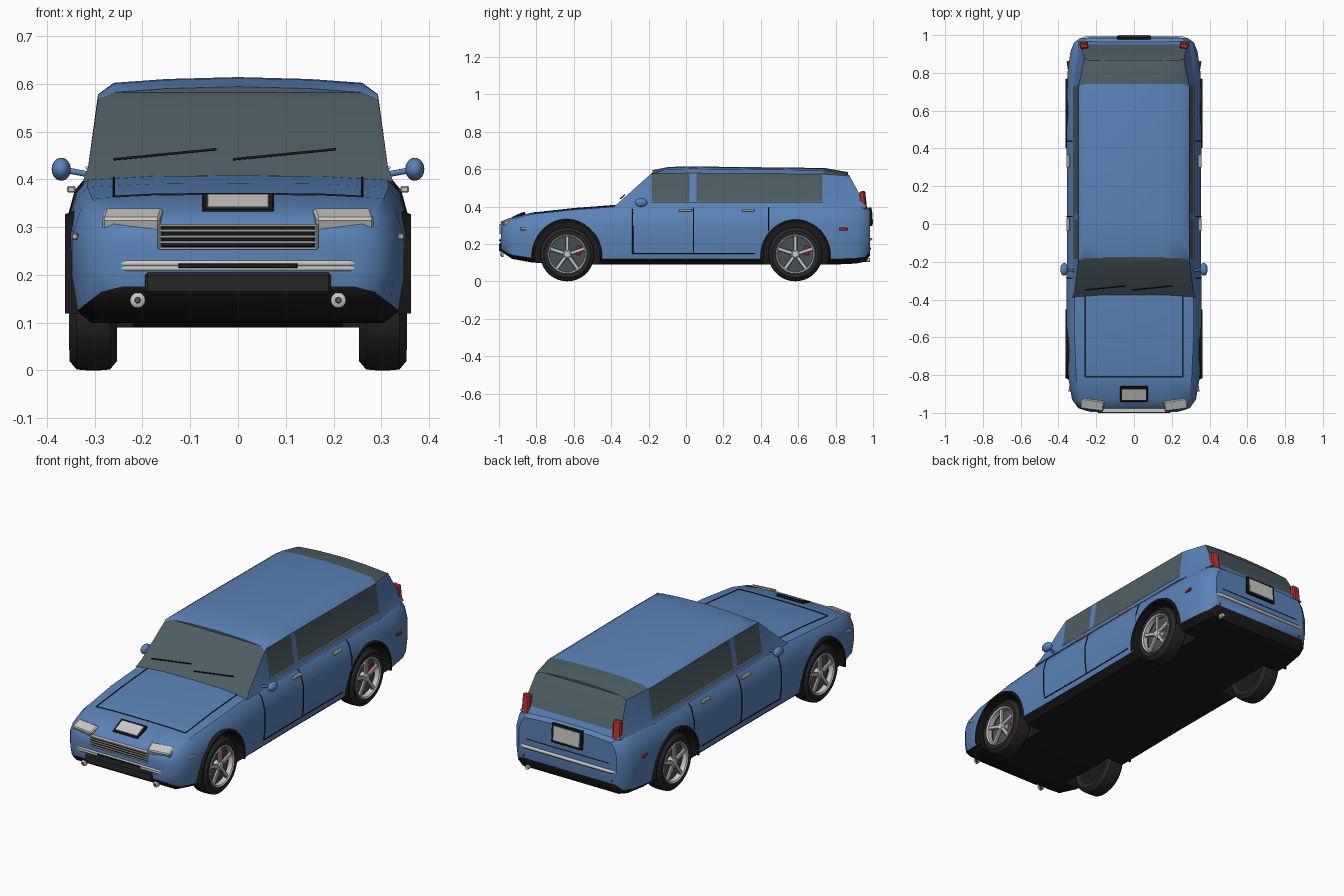
import bpy, bmesh
from math import sin, cos, pi, radians
from mathutils import Matrix, Vector
from mathutils.bvhtree import BVHTree

if "Cube" in bpy.data.objects:
    bpy.data.objects.remove(bpy.data.objects["Cube"])


def material(name, r, g, b):
    m = bpy.data.materials.new(name)
    m.use_nodes = True
    m.diffuse_color = (r, g, b, 1)
    m.node_tree.nodes["Principled BSDF"].inputs["Base Color"].default_value = (r, g, b, 1)
    return m


BLUE = material("blue_paint", .105, .225, .48)
GLASS = material("tinted_glass", .075, .11, .125)
BLACK = material("black_plastic", .01, .01, .011)
RUBBER = material("tyre_rubber", .02, .02, .022)
CHROME = material("chrome", .58, .58, .57)
RED = material("red_lens", .5, .03, .03)
STEEL = material("wheel_steel", .06, .085, .1)


def finish(name, bm, mats, smooth=True):
    bmesh.ops.recalc_face_normals(bm, faces=bm.faces)
    mesh = bpy.data.meshes.new(name)
    bm.to_mesh(mesh)
    bm.free()
    ob = bpy.data.objects.new(name, mesh)
    bpy.context.collection.objects.link(ob)
    for m in mats:
        mesh.materials.append(m)
    if smooth:
        shade(ob)
    return ob


def shade(ob, angle=35):
    bpy.ops.object.select_all(action='DESELECT')
    ob.select_set(True)
    bpy.context.view_layer.objects.active = ob
    bpy.ops.object.shade_smooth_by_angle(angle=radians(angle))


def loft(name, rings, mats, rule):
    """Skin half sections (bottom edge to centre top), mirrored in x, with capped ends."""
    bm = bmesh.new()
    rows = [[bm.verts.new(p) for p in r + [(-x, y, z) for x, y, z in reversed(r[:-1])]]
            for r in rings]
    n, last = len(rows[0]), len(rows) - 1
    for i in range(last):
        for j in range(n):
            q = (j + 1) % n
            f = bm.faces.new((rows[i][j], rows[i][q], rows[i + 1][q], rows[i + 1][j]))
            f.material_index = rule(i, min(j, n - 2 - j))
    for row, i in ((rows[0], -1), (rows[-1], last)):
        for k in range(n // 2):
            ids = dict.fromkeys((k, k + 1, n - 2 - k, n - 1 - k))
            bm.faces.new([row[v] for v in ids]).material_index = rule(i, k)
    return finish(name, bm, mats)


def box(name, mat, loc, size, rot=(0, 0, 0), bevel=.003):
    bm = bmesh.new()
    bmesh.ops.create_cube(bm, size=1, matrix=Matrix.Diagonal((*size, 1)))
    ob = finish(name, bm, [mat], False)
    ob.location = loc
    ob.rotation_euler = [radians(a) for a in rot]
    if bevel:
        mod = ob.modifiers.new("soft_edges", 'BEVEL')
        mod.width = bevel
    return ob


def lathe(name, mat, loc, profile, side=1, seg=36):
    """Spin (x, radius) points around the x axis."""
    bm = bmesh.new()
    rings = [[bm.verts.new((side * x, r * cos(2 * pi * a / seg), r * sin(2 * pi * a / seg)))
              for a in range(seg)] for x, r in profile]
    for p, q in zip(rings, rings[1:]):
        for a in range(seg):
            b = (a + 1) % seg
            bm.faces.new((p[a], p[b], q[b], q[a]))
    bmesh.ops.remove_doubles(bm, verts=bm.verts, dist=1e-5)
    ob = finish(name, bm, [mat])
    ob.location = loc
    return ob


def tube(name, mat, points, radius):
    cu = bpy.data.curves.new(name, 'CURVE')
    cu.dimensions = '3D'
    cu.bevel_depth, cu.bevel_resolution, cu.use_fill_caps = radius, 1, True
    sp = cu.splines.new('POLY')
    sp.points.add(len(points) - 1)
    for p, co in zip(sp.points, points):
        p.co = (*co, 1)
    cu.materials.append(mat)
    ob = bpy.data.objects.new(name, cu)
    bpy.context.collection.objects.link(ob)
    return ob


# Lower body: y, half width, top, bottom
stations = [(-.99, .25, .285, .165), (-.975, .295, .312, .15), (-.93, .328, .34, .12),
            (-.82, .347, .368, .1), (-.6, .358, .392, .09), (-.39, .357, .408, .09),
            (0, .354, .415, .09), (.5, .357, .415, .09), (.8, .352, .412, .09),
            (.91, .337, .408, .095), (.96, .318, .402, .105), (.985, .285, .385, .14)]
section = [(.88, 0), (.97, .09), (1, .36), (1, .68), (.95, .88), (.88, .97), (.5, .995), (0, 1)]
body = loft("lower_body",
            [[(w * u, y, b + (t - b) * v) for u, v in section] for y, w, t, b in stations],
            [BLUE, BLACK], lambda i, k: 1 if k < 1 else 0)
skin = BVHTree.FromPolygons([v.co for v in body.data.vertices],
                            [p.vertices[:] for p in body.data.polygons])


def drape(name, a, b, ray, mat=BLACK, radius=.003, steps=14):
    """Lay a thin seam on the body between a and b, projected along ray."""
    a, b, ray = Vector(a), Vector(b), Vector(ray)
    hits = [skin.ray_cast(a.lerp(b, i / steps) - ray, ray)[0] for i in range(steps + 1)]
    tube(name, mat, [h for h in hits if h], radius)


# Cabin: y of base, sill, window top and roof, then roof drop and width scale
cabin_stations = [(-.39, -.355, -.195, -.18, .02, 1), (-.185, -.185, -.185, -.09, .002, 1),
                  (.02, .02, .02, .02, 0, 1), (.055, .055, .055, .055, 0, 1),
                  (.73, .73, .73, .74, .008, 1), (.965, .95, .875, .865, .03, .9)]


def cabin_ring(base, sill, top, roof, drop, s):
    return [(.325 * s, base, .395), (.314 * s, sill, .425), (.293 * s, top, .578 - drop / 2),
            (.26 * s, roof, .602 - drop), (.15 * s, roof, .61 - drop), (0, roof, .614 - drop)]


def cabin_rule(i, k):
    if i == -1:
        return 1
    if i == 5:
        return int(k >= 1)
    if i == 4:
        return int(k >= 2)
    return int(k == 1 and i in (1, 3))


loft("cabin", [cabin_ring(*s) for s in cabin_stations], [BLUE, GLASS], cabin_rule)

# Wheels and wheel arches
WZ = .145
for side, tag in ((1, "left"), (-1, "right")):
    for wy, end in ((-.635, "front"), (.585, "rear")):
        name = f"{end}_{tag}_"
        cutter = lathe("arch_cutter", BLACK, (side * .36, wy, WZ),
                       [(-.14, 0), (-.14, .178), (.14, .178), (.14, 0)], side)
        cutter.hide_render = True
        mod = body.modifiers.new("arch", 'BOOLEAN')
        mod.operation, mod.solver, mod.object = 'DIFFERENCE', 'EXACT', cutter
        mod.material_mode = 'TRANSFER'
        bpy.context.view_layer.objects.active = body
        bpy.ops.object.modifier_apply(modifier=mod.name)
        bpy.data.objects.remove(cutter)

        # Arch lip
        bm = bmesh.new()
        arc = []
        for i in range(21):
            a = radians(-8 + 196 * i / 20)
            arc.append([bm.verts.new((side * x, wy + r * cos(a), WZ + r * sin(a)))
                        for x, r in ((.3, .172), (.362, .172), (.362, .182), (.33, .194))])
        for p, q in zip(arc, arc[1:]):
            for j in range(3):
                bm.faces.new((p[j], p[j + 1], q[j + 1], q[j]))
        finish(name + "arch_lip", bm, [BLACK])

        hub = (side * .303, wy, WZ)
        lathe(name + "tyre", RUBBER, hub,
              [(-.045, .1), (-.05, .125), (-.035, .143), (-.012, .145), (.012, .145),
               (.035, .143), (.05, .125), (.047, .104), (.02, .1)], side)
        lathe(name + "wheel_back", BLACK, hub, [(-.04, .105), (-.04, 0)], side)
        lathe(name + "brake_disc", STEEL, hub, [(.012, .1), (.012, 0)], side)
        lathe(name + "rim", CHROME, hub, [(.045, .107), (.051, .102), (.046, .095), (.02, .094)], side)
        lathe(name + "hub_cap", CHROME, hub, [(.01, .024), (.038, .024), (.045, .016), (.045, 0)], side)
        box(name + "caliper", RED, (side * .318, wy + .06, WZ + .02), (.012, .025, .05))
        for i in range(5):
            a = 2 * pi * i / 5 + pi / 2
            spoke = box(name + "spoke", CHROME,
                        (side * .338, wy + .058 * cos(a), WZ + .058 * sin(a)), (.014, .08, .02))
            spoke.rotation_euler.x = a

    # Side trim
    out = (-side, 0, 0)
    for y, low in ((-.285, .15), (.04, .15), (.44, .27)):
        drape(tag + "_door_seam", (0, y, low), (0, y, .405), out)
    drape(tag + "_sill_seam", (0, -.285, .15), (0, .37, .15), out)
    tube(tag + "_window_trim", CHROME, [(side * .316, -.185, .424), (side * .316, .73, .424)], .0035)
    for y in (-.003, .333):
        box(tag + "_door_handle", CHROME, (side * .349, y, .379), (.018, .068, .014))
    box(tag + "_front_marker", CHROME, (side * .338, -.865, .28), (.012, .045, .014), (0, 0, side * 10))
    box(tag + "_rear_marker", RED, (side * .348, .84, .28), (.012, .045, .015), (0, 0, side * -8))

    # Mirror
    tube(tag + "_mirror_arm", BLUE, [(side * .3, -.25, .408), (side * .365, -.24, .42)], .007)
    bm = bmesh.new()
    bmesh.ops.create_uvsphere(bm, u_segments=20, v_segments=12, radius=1,
                              matrix=Matrix.Diagonal((.02, .034, .024, 1)))
    finish(tag + "_mirror", bm, [BLUE]).location = (side * .37, -.24, .421)

    # Lamps
    box(tag + "_headlight", CHROME, (side * .22, -.952, .313), (.122, .058, .036),
        (22, 0, side * 8), .005)
    box(tag + "_tail_light", RED, (side * .265, .947, .432), (.045, .028, .1), (6, 0, side * -8), .006)
    box(tag + "_rear_reflector", RED, (side * .27, .972, .175), (.04, .02, .014), (0, 0, side * -25))
    for r, mat, y in ((.016, CHROME, -.975), (.009, GLASS, -.977)):
        fog = lathe(tag + "_fog_light", mat, (side * .21, y, .147),
                    [(0, r), (.012, r), (.016, r * .6), (.016, 0)], 1, 16)
        fog.rotation_euler.z = -pi / 2

    # Bonnet side seam
    drape(tag + "_bonnet_seam", (side * .26, -.81, 0), (side * .26, -.38, 0), (0, 0, -1))

shade(body)
drape("bonnet_front_seam", (-.26, -.81, 0), (.26, -.81, 0), (0, 0, -1))

# Grille
box("grille_back", BLACK, (0, -.981, .28), (.32, .026, .046))
for z in (.256, .268, .28, .292, .304):
    box("grille_bar", CHROME, (0, -.987, z), (.33, .022, .005), bevel=.001)
for x in (-.165, .165):
    box("grille_end", CHROME, (x, -.985, .28), (.008, .024, .052))

# Front bumper
for z in (.214, .224):
    tube("front_bumper_strip", CHROME,
         [(-.275, -.972, z), (-.23, -.988, z), (.23, -.988, z), (.275, -.972, z)], .007)
box("bumper_slot", BLACK, (0, -.994, .219), (.25, .01, .009), bevel=.001)
box("bumper_pad", RUBBER, (0, -.985, .182), (.39, .03, .046), bevel=.006)

# Number plates
for end, loc, size, tilt in (("front", (0, -.9, .348), (.15, .088, .014), 25),
                             ("rear", (0, .988, .345), (.18, .014, .1), 4)):
    box(end + "_plate_frame", BLACK, loc, size, (tilt, 0, 0))
    grow = (.85, .72, 1.35) if end == "front" else (.85, 1.35, .76)
    box(end + "_plate", CHROME, loc, [a * b for a, b in zip(size, grow)], (tilt, 0, 0), .001)

# Rear bumper strip, tailgate seam and exhaust
tube("rear_bumper_strip", CHROME,
     [(-.285, .972, .225), (-.25, .987, .225), (.25, .987, .225), (.285, .972, .225)], .009)
drape("tailgate_seam", (-.24, 0, .265), (.24, 0, .265), (0, -1.5, 0), radius=.002)
tube("exhaust_pipe", CHROME, [(.24, .86, .115), (.24, .985, .115)], .012)

# Wipers
for x in (-.26, -.01):
    tube("wiper", BLACK, [(x, -.35, .442), (x + .215, -.328, .463)], .003)
